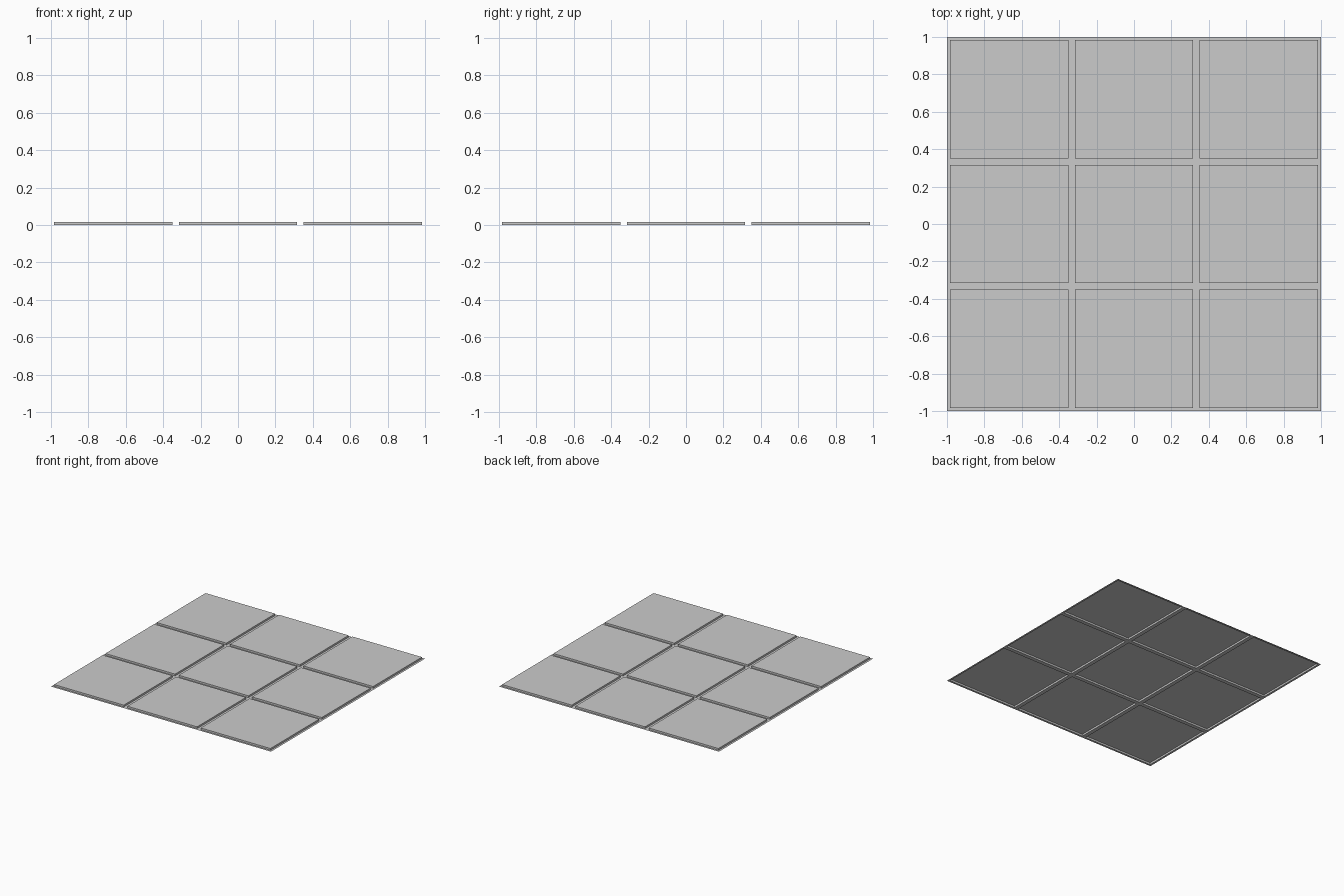
import bpy, bmesh

if "Cube" in bpy.data.objects:
    bpy.data.objects.remove(bpy.data.objects["Cube"])

TILES = 3        # tiles per side
GROUT = 0.0167   # half the joint width
HEIGHT = 0.015   # raised tile height

bm = bmesh.new()

# flat sheet divided into one face per tile
bmesh.ops.create_grid(bm, x_segments=TILES, y_segments=TILES, size=1.0)

# inset each face to leave the joints, then raise the tiles
tiles = list(bm.faces)
bmesh.ops.inset_individual(bm, faces=tiles, thickness=GROUT, use_even_offset=True)
raised = bmesh.ops.extrude_discrete_faces(bm, faces=tiles)["faces"]
bmesh.ops.translate(bm, vec=(0, 0, HEIGHT), verts=[v for f in raised for v in f.verts])

mesh = bpy.data.meshes.new("floor_tiles")
bm.to_mesh(mesh)
bm.free()
floor = bpy.data.objects.new("floor_tiles", mesh)
bpy.context.collection.objects.link(floor)
